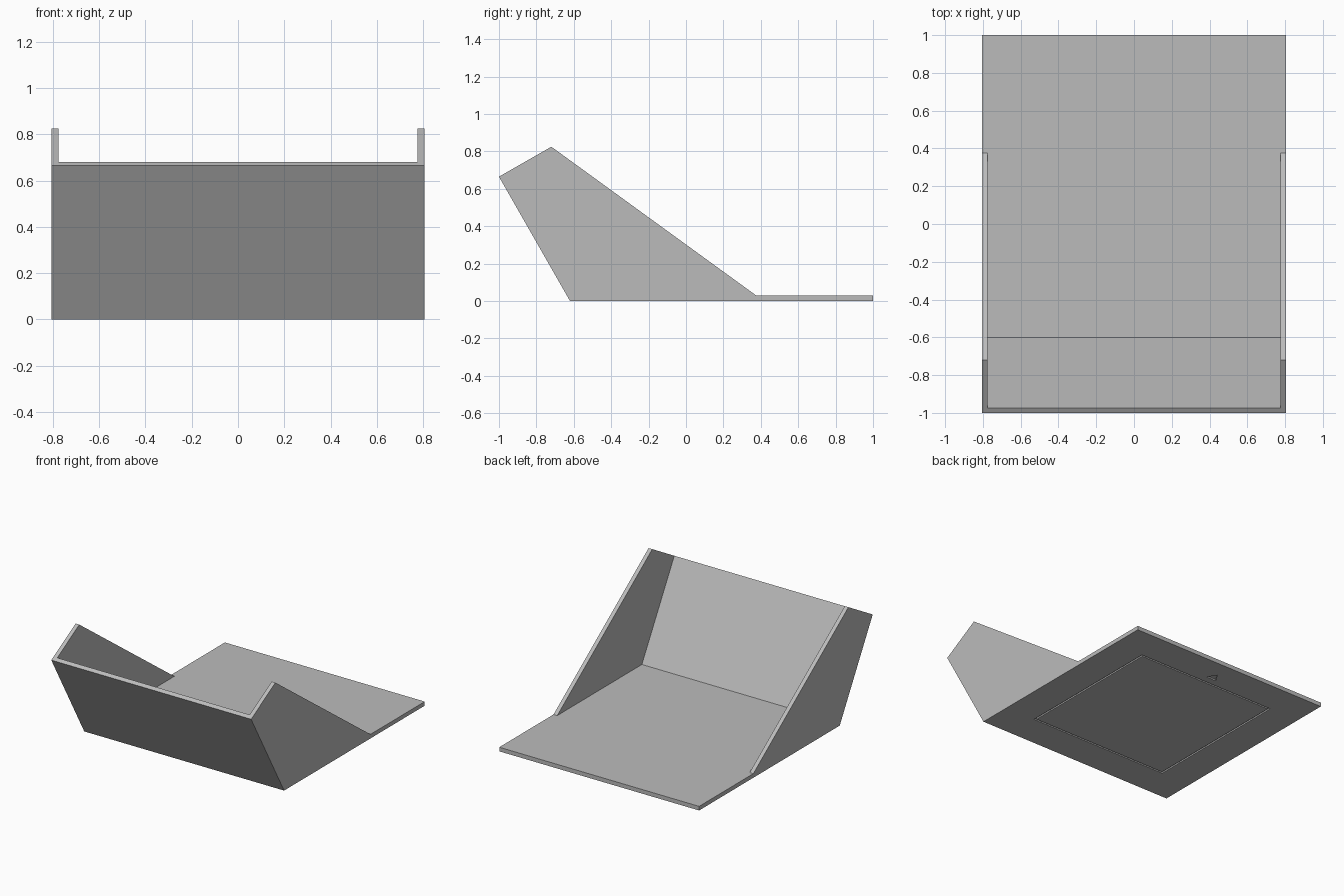
import bpy, bmesh

cube = bpy.data.objects.get("Cube")
if cube:
    bpy.data.objects.remove(cube, do_unlink=True)

grey = bpy.data.materials.new("plain_grey")
grey.use_nodes = True
colour = (0.5, 0.5, 0.5, 1)
grey.diffuse_color = colour
grey.node_tree.nodes["Principled BSDF"].inputs["Base Color"].default_value = colour

HALF, INNER, FLOOR = 0.806, 0.776, 0.03


def prism(name, corners, offset):
    """Extrude a closed outline of 3D corners by an offset vector."""
    bm = bmesh.new()
    face = bm.faces.new([bm.verts.new(c) for c in corners])
    moved = bmesh.ops.extrude_face_region(bm, geom=[face])["geom"]
    bmesh.ops.translate(bm, vec=offset,
                        verts=[v for v in moved if isinstance(v, bmesh.types.BMVert)])
    bmesh.ops.recalc_face_normals(bm, faces=bm.faces)
    mesh = bpy.data.meshes.new(name)
    bm.to_mesh(mesh)
    bm.free()
    mesh.materials.append(grey)
    obj = bpy.data.objects.new(name, mesh)
    bpy.context.collection.objects.link(obj)
    return obj


def across(name, profile, half):
    return prism(name, [(-half, y, z) for y, z in profile], (2 * half, 0, 0))


def carve(target, cutter):
    mod = target.modifiers.new(cutter.name, "BOOLEAN")
    mod.operation, mod.solver, mod.object = "DIFFERENCE", "EXACT", cutter
    cutter.hide_render = True
    cutter.hide_viewport = True
    cutter.display_type = "WIRE"


# Tray body: flat floor, leaning front panel and tapering side walls
tray = across("tray_body", [(-0.62, 0), (1, 0), (1, FLOOR), (0.375, FLOOR),
                            (-0.72, 0.825), (-1, 0.665)], HALF)

# Hollow between the side walls
carve(tray, across("hollow_cutter", [(-0.6, FLOOR), (0.45, FLOOR), (0.45, 1.2),
                                     (-1.273, 1.2)], INNER))

# Thin rectangular groove under the floor
GX, Y0, Y1, W, DEPTH = 0.565, -0.377, 0.757, 0.012, 0.01


def box_cutter(name, x0, x1, y0, y1):
    return prism(name, [(x0, y0, -0.02), (x1, y0, -0.02), (x1, y1, -0.02),
                        (x0, y1, -0.02)], (0, 0, 0.02 + DEPTH))


for side, x in (("right", -GX), ("left", GX - W)):
    carve(tray, box_cutter(side + "_groove_cutter", x, x + W, Y0, Y1))
for end, y in (("front", Y0), ("back", Y1 - W)):
    carve(tray, box_cutter(end + "_groove_cutter", -GX, GX, y, y + W))

# Small triangular pointer recess near the back edge
carve(tray, prism("pointer_cutter", [(-0.04, 0.81, -0.02), (0.04, 0.81, -0.02),
                                     (0, 0.875, -0.02)], (0, 0, 0.02 + DEPTH)))

# Bake the cuts, then drop the helpers
bpy.context.view_layer.update()
depsgraph = bpy.context.evaluated_depsgraph_get()
baked = bpy.data.meshes.new_from_object(tray.evaluated_get(depsgraph))
cutters = [m.object for m in tray.modifiers]
tray.modifiers.clear()
tray.data = baked
for cutter in cutters:
    bpy.data.objects.remove(cutter, do_unlink=True)
